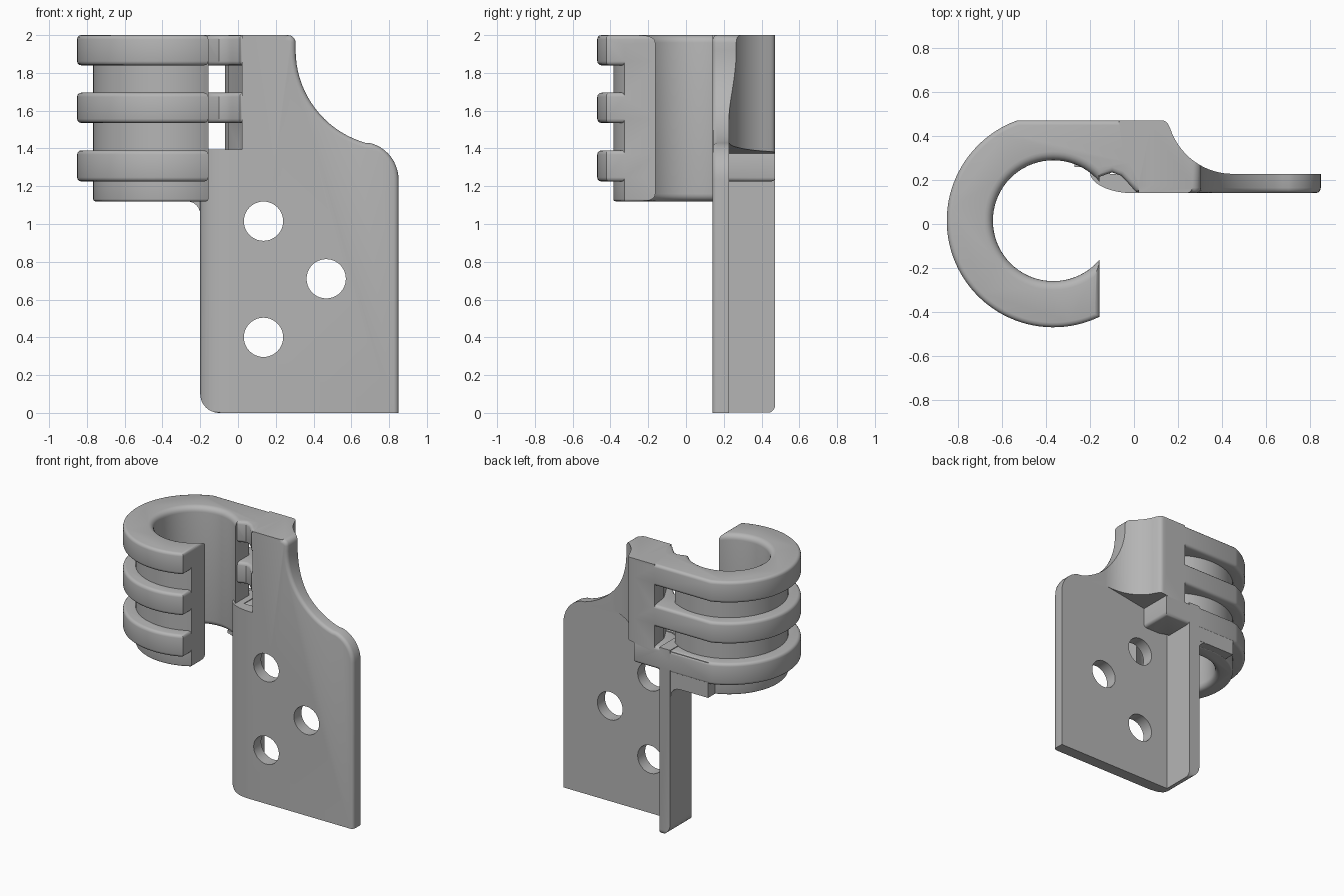
import bpy, bmesh
from math import sin, cos, radians, sqrt, acos, degrees

cube = bpy.data.objects.get("Cube")
if cube:
    bpy.data.objects.remove(cube)

grey = bpy.data.materials.new("plain_grey")
grey.use_nodes = True
grey.diffuse_color = (0.46, 0.46, 0.46, 1)
grey.node_tree.nodes["Principled BSDF"].inputs["Base Color"].default_value = (0.46, 0.46, 0.46, 1)

CX, CY = -0.367, 0.015          # clip axis
MOUTH = -0.157                  # clip is open to the right of this x
BACK = 0.472


def arc(cx, cy, r, a0, a1, n=10):
    """Points on a circle from angle a0 to a1 in degrees."""
    angles = [radians(a0 + (a1 - a0) * i / n) for i in range(n + 1)]
    return [(cx + r * cos(a), cy + r * sin(a)) for a in angles]


def finish(name, bm):
    bmesh.ops.recalc_face_normals(bm, faces=bm.faces)
    mesh = bpy.data.meshes.new(name)
    bm.to_mesh(mesh)
    bm.free()
    mesh.materials.append(grey)
    ob = bpy.data.objects.new(name, mesh)
    bpy.context.collection.objects.link(ob)
    return ob


def prism(name, pts, axis, lo, hi, round_lo=0, round_hi=0):
    """Extrude a 2D outline along an axis, optionally rounding the cap edges."""
    place = {"z": lambda u, v, w: (u, v, w),
             "y": lambda u, v, w: (u, w, v),
             "x": lambda u, v, w: (w, u, v)}[axis]
    bm = bmesh.new()
    caps = []
    for w in (lo, hi):
        caps.append(bm.faces.new([bm.verts.new(place(u, v, w)) for u, v in pts]))
    a, b = [list(f.verts) for f in caps]
    for i in range(len(pts)):
        j = (i + 1) % len(pts)
        bm.faces.new((a[i], a[j], b[j], b[i]))
    bmesh.ops.recalc_face_normals(bm, faces=bm.faces)
    rims = [(list(f.edges), r) for f, r in zip(caps, (round_lo, round_hi)) if r]
    for edges, r in rims:
        bmesh.ops.bevel(bm, geom=edges, offset=r, segments=3, profile=0.5, affect='EDGES')
    return finish(name, bm)


def lathe(name, profile, steps=72):
    """Solid of revolution around the clip axis from (radius, z) points."""
    bm = bmesh.new()
    rings = []
    for r, z in profile:
        ring = arc(CX, CY, r, 0, 360, steps)[:-1]
        rings.append([bm.verts.new((x, y, z)) for x, y in ring])
    for a, b in zip(rings, rings[1:]):
        for i in range(steps):
            j = (i + 1) % steps
            bm.faces.new((a[i], a[j], b[j], b[i]))
    bm.faces.new(rings[0])
    bm.faces.new(rings[-1])
    return finish(name, bm)


def combine(target, tool, operation):
    """Apply a boolean and discard the tool."""
    mod = target.modifiers.new("combine", 'BOOLEAN')
    mod.operation = operation
    mod.solver = 'EXACT'
    mod.object = tool
    bpy.context.view_layer.objects.active = target
    bpy.ops.object.modifier_apply(modifier=mod.name)
    bpy.data.objects.remove(tool)


# Mounting plate with the back rib along its left edge
rounded_corner = [(-0.2 + 0.2 * (1 - cos(radians(t))), 0.235 - 0.095 * sin(radians(t)))
                  for t in range(0, 91, 10)]
low_plan = rounded_corner + [(0.04, 0.12), (0.9, 0.12), (0.9, 0.228), (-0.11, 0.228),
                             (-0.11, BACK), (-0.2, BACK)]
bracket = prism("mounting_bracket", low_plan, "z", 0, 1.395)

# Neck with a concave back flare blending into the plate
flare = arc(0.45, 0.528, 0.3, 270, 198, 14)
neck_plan = [(0.02, 0.12), (0.9, 0.12), (0.9, 0.228)] + flare
neck_plan += arc(0.125, BACK - 0.035, 0.035, 15, 90, 4) + [(-0.07, BACK), (-0.05, 0.33), (0.02, 0.2)]
neck = prism("neck", neck_plan, "z", 1.2, 2)
underside = [(-0.2, 1.1), (1, 1.1), (1, 1.52), (-0.11, 1.34), (-0.2, 1.325)]
combine(neck, prism("underside_cutter", underside, "y", 0.228, 0.7), 'DIFFERENCE')
combine(bracket, neck, 'UNION')

# Front outline: shoulder, concave sweep to the neck, rounded lower corner
outline = [(-0.1, -0.1), (0.85, -0.1)]
outline += arc(0.65, 1.235, 0.2, 0, 74, 10)
outline += arc(0.815, 1.92, 0.51, 254, 180, 18)
outline += arc(0.265, 1.96, 0.04, 0, 90, 5) + [(0.24, 2.05), (-0.25, 2.05), (-0.25, 0.12)]
outline += arc(-0.1, 0.1, 0.1, 180, 270, 8)
combine(bracket, prism("outline_tool", outline, "y", 0.14, 0.7, round_lo=0.025), 'INTERSECT')

# Rounded lower back edge of the rib
side = [(0, -0.1), (0.43, -0.1)] + arc(0.432, 0.04, 0.04, 270, 360, 5) + [(0.6, 0.06), (0.6, 2.1), (0, 2.1)]
combine(bracket, prism("side_tool", side, "x", -1, 1), 'INTERSECT')

# Screw holes
for x, z in ((0.135, 0.4), (0.135, 1.015), (0.467, 0.71)):
    combine(bracket, prism("hole_cutter", arc(x, z, 0.104, 0, 360, 40)[:-1], "y", 0, 0.4), 'DIFFERENCE')


# Clip sleeve
half = degrees(acos((MOUTH - CX) / 0.4))
clip = prism("clip", arc(CX, CY, 0.4, half, 360 - half, 56), "z", 1.12, 1.95, round_lo=0.012)

# Three raised rings whose arms reach into the neck
R = 0.485
mouth_angle = degrees(acos((MOUTH - CX) / R))
flat_angle = 90 + degrees(acos((BACK - CY) / R))
ring_plan = arc(CX, CY, R, 360 - mouth_angle, flat_angle, 56)
ring_plan += [(0.1, BACK), (0.1, 0.16), (0.01, 0.145), (-0.03, 0.19), (-0.06, 0.22),
              (-0.1, 0.235), (MOUTH, 0.215)]
for low, high in ((1.225, 1.39), (1.535, 1.695), (1.84, 2.0)):
    ring = prism("ring", ring_plan, "z", low, high, 0.022, 0.022)
    combine(clip, ring, 'UNION')

# Solid block joining the lowest ring to the rib
block = [(-0.51, BACK - 0.004), (-0.12, BACK - 0.004), (-0.12, 0.25), (MOUTH, 0.2),
         (MOUTH, 0.1), (-0.51, 0.1)]
combine(clip, prism("joining_block", block, "z", 1.122, 1.385), 'UNION')

# Bore with rounded rims
rim = 0.04
lower = [(0.275 + rim - rim * sin(radians(t)), 1.12 + rim - rim * cos(radians(t))) for t in range(0, 91, 18)]
upper = [(r, 3.12 - z) for r, z in reversed(lower)]
bore = [(0.275 + rim, 1.0)] + lower + upper + [(0.275 + rim, 2.1)]
combine(clip, lathe("bore_cutter", bore), 'DIFFERENCE')
combine(bracket, clip, 'UNION')

# Small fillet where the rib meets the clip
fillet = [(-0.19, 1.14)] + [(-0.27, 1.14)] + arc(-0.27, 1.05, 0.07, 90, 0, 6) + [(-0.19, 1.05)]
combine(bracket, prism("rib_fillet", fillet, "y", 0.26, BACK - 0.006), 'UNION')

# Smooth curved faces, keep real edges sharp
bpy.ops.object.select_all(action='DESELECT')
bracket.select_set(True)
bpy.context.view_layer.objects.active = bracket
bpy.ops.object.shade_smooth_by_angle(angle=radians(32))
